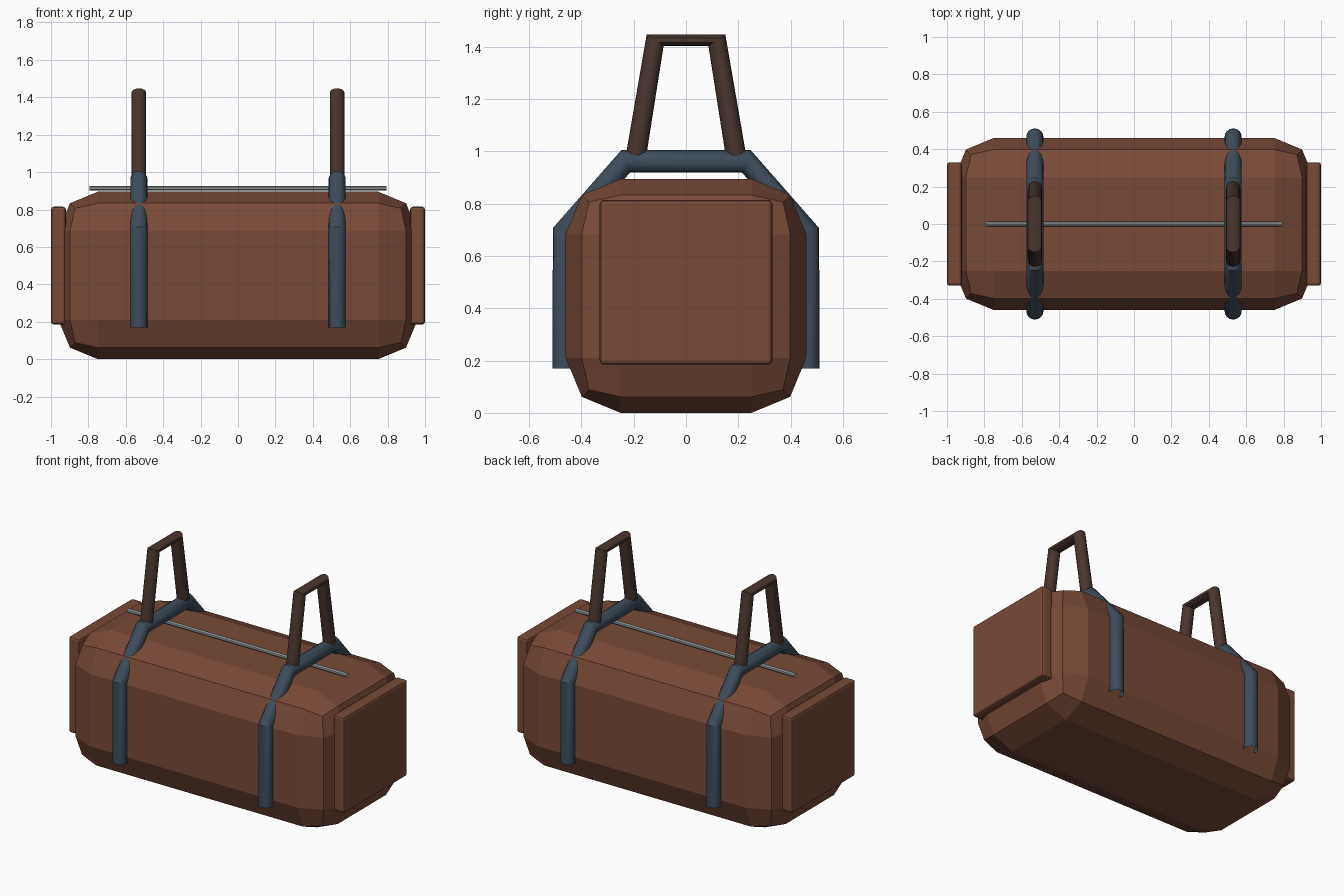
import bpy, bmesh, math
from mathutils import Vector

if "Cube" in bpy.data.objects:
    bpy.data.objects.remove(bpy.data.objects["Cube"])


def material(name, rgb):
    m = bpy.data.materials.new(name)
    m.diffuse_color = (*rgb, 1)
    m.use_nodes = True
    m.node_tree.nodes["Principled BSDF"].inputs["Base Color"].default_value = m.diffuse_color
    return m


LEATHER = material("brown leather", (0.19, 0.068, 0.038))
STRAP = material("slate webbing", (0.045, 0.072, 0.105))
HANDLE = material("dark brown grip", (0.068, 0.036, 0.027))
METAL = material("grey metal", (0.27, 0.29, 0.29))


def finish(bm, name, mat):
    bmesh.ops.recalc_face_normals(bm, faces=bm.faces)
    mesh = bpy.data.meshes.new(name)
    bm.to_mesh(mesh)
    bm.free()
    mesh.materials.append(mat)
    ob = bpy.data.objects.new(name, mesh)
    bpy.context.collection.objects.link(ob)
    return ob


def bevelled_box(name, centre, size, width, segments, mat):
    bm = bmesh.new()
    bmesh.ops.create_cube(bm, size=1)
    bmesh.ops.scale(bm, vec=size, verts=bm.verts)
    bmesh.ops.translate(bm, vec=centre, verts=bm.verts)
    bmesh.ops.bevel(bm, geom=bm.edges[:], offset=width, segments=segments,
                    profile=0.5, affect='EDGES')
    return finish(bm, name, mat)


def tube(name, points, radius, mat, sides=16):
    """Open-ended round tube along a polyline."""
    pts = [Vector(p) for p in points]
    bm = bmesh.new()
    rings = []
    for i, p in enumerate(pts):
        t = (pts[min(i + 1, len(pts) - 1)] - pts[max(i - 1, 0)]).normalized()
        # all paths lie in a plane of constant x or along x
        u = Vector((0, 1, 0)) if abs(t.x) > 0.9 else Vector((1, 0, 0))
        v = t.cross(u).normalized()
        angles = [2 * math.pi * k / sides for k in range(sides)]
        rings.append([bm.verts.new(p + radius * (u * math.cos(a) + v * math.sin(a)))
                      for a in angles])
    for a, b in zip(rings, rings[1:]):
        for k in range(sides):
            n = (k + 1) % sides
            bm.faces.new((a[k], a[n], b[n], b[k]))
    ob = finish(bm, name, mat)
    bpy.ops.object.select_all(action='DESELECT')
    ob.select_set(True)
    bpy.context.view_layer.objects.active = ob
    bpy.ops.object.shade_smooth_by_angle(angle=math.radians(30))
    return ob


# Main bag body with broad faceted corners
bevelled_box("bag_body", (0, 0, 0.4475), (1.92, 0.92, 0.895), 0.21, 2, LEATHER)

# Zip along the top
tube("zip", [(-0.795, 0, 0.914), (0.795, 0, 0.914)], 0.013, METAL, 12)

for side, s in (("left", -1), ("right", 1)):
    # End panel
    bevelled_box(side + "_end_panel", (s * 0.96, 0, 0.5), (0.08, 0.66, 0.63),
                 0.015, 2, LEATHER)
    x = s * 0.53
    # Strap over the bag
    half = [(0.465, 0.17), (0.465, 0.694), (0.231, 0.962)]
    path = [(x, -y, z) for y, z in half] + [(x, y, z) for y, z in reversed(half)]
    tube(side + "_strap", path, 0.046, STRAP)
    # Carry handle standing on the strap
    half = [(0.195, 0.96), (0.118, 1.426)]
    path = [(x, -y, z) for y, z in half] + [(x, y, z) for y, z in reversed(half)]
    tube(side + "_handle", path, 0.039, HANDLE)
